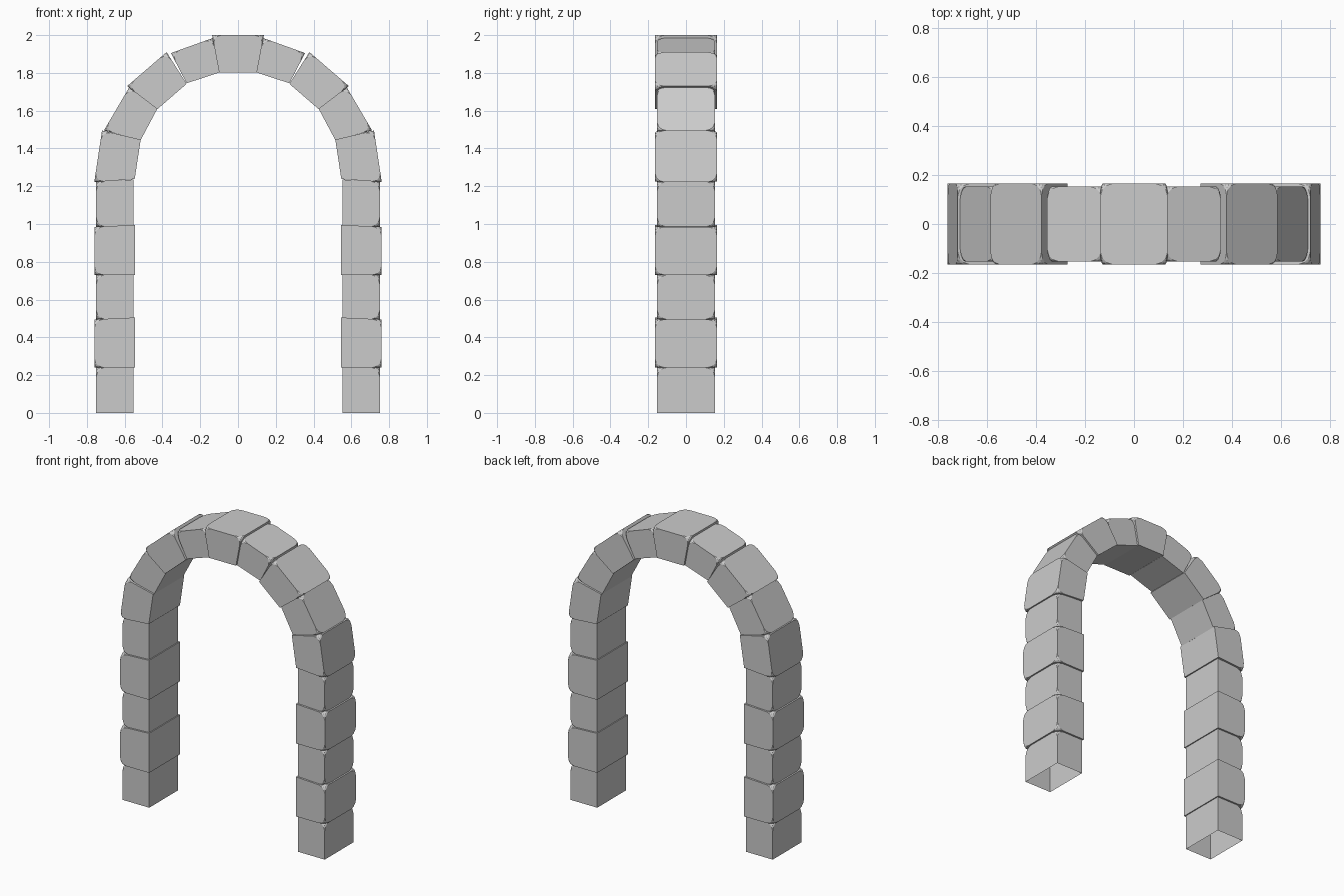
import bpy, bmesh

if "Cube" in bpy.data.objects:
    bpy.data.objects.remove(bpy.data.objects["Cube"])


def stone(name, quad, half_depth, mirror=True, ground=False):
    """Block from an x/z outline: inner low, inner high, outer high, outer low.
    Corners of the outer side are rounded off, the inner side stays sharp."""
    bm = bmesh.new()
    front = [bm.verts.new((x, -half_depth, z)) for x, z in quad]
    back = [bm.verts.new((x, half_depth, z)) for x, z in quad]
    bm.faces.new(front)
    bm.faces.new(back[::-1])
    caps = []
    for i in range(4):
        j = (i + 1) % 4
        caps.append(bm.faces.new((front[j], front[i], back[i], back[j])))
    if name == "keystone":
        corners = [front[2], front[3], back[2], back[3]]
    elif ground:
        corners = [front[2], back[2]]
        bmesh.ops.delete(bm, geom=[caps[3]], context='FACES_ONLY')
    else:
        corners = [front[2], front[3], back[2], back[3]]
    bmesh.ops.bevel(bm, geom=corners, offset=0.05, offset_type='OFFSET',
                    segments=3, profile=0.5, affect='VERTICES', clamp_overlap=True)
    bmesh.ops.recalc_face_normals(bm, faces=bm.faces)
    mesh = bpy.data.meshes.new(name)
    bm.to_mesh(mesh)
    bm.free()
    obj = bpy.data.objects.new(name, mesh)
    bpy.context.collection.objects.link(obj)
    if mirror:
        obj.modifiers.new("both_sides", 'MIRROR').use_axis[0] = True
    return obj


SMALL, LARGE = 0.153, 0.165

# Straight pillars, alternating small and large stones
levels = [0, 0.24, 0.495, 0.73, 0.985, 1.225]
for i in range(5):
    lo, hi = levels[i], levels[i + 1]
    large = i % 2 == 1
    inner, outer = (0.545, 0.761) if large else (0.552, 0.751)
    stone(f"pillar_stone_{i + 1}",
          [(inner, lo), (inner, hi + 0.01), (outer, hi), (outer, lo)],
          LARGE if large else SMALL, ground=(i == 0))

# Wedge stones of the arch
wedges = [
    [(0.547, 1.238), (0.515, 1.447), (0.72, 1.495), (0.761, 1.222)],
    [(0.515, 1.445), (0.427, 1.61), (0.575, 1.725), (0.71, 1.495)],
    [(0.427, 1.608), (0.272, 1.742), (0.378, 1.91), (0.587, 1.73)],
    [(0.272, 1.745), (0.1, 1.802), (0.132, 1.985), (0.355, 1.905)],
]
for i, quad in enumerate(wedges):
    stone(f"arch_stone_{i + 1}", quad, SMALL if i % 2 else LARGE)

# Keystone at the crown
stone("keystone", [(-0.1, 1.803), (0.1, 1.803), (0.137, 2.0), (-0.137, 2.0)],
      LARGE, mirror=False)
